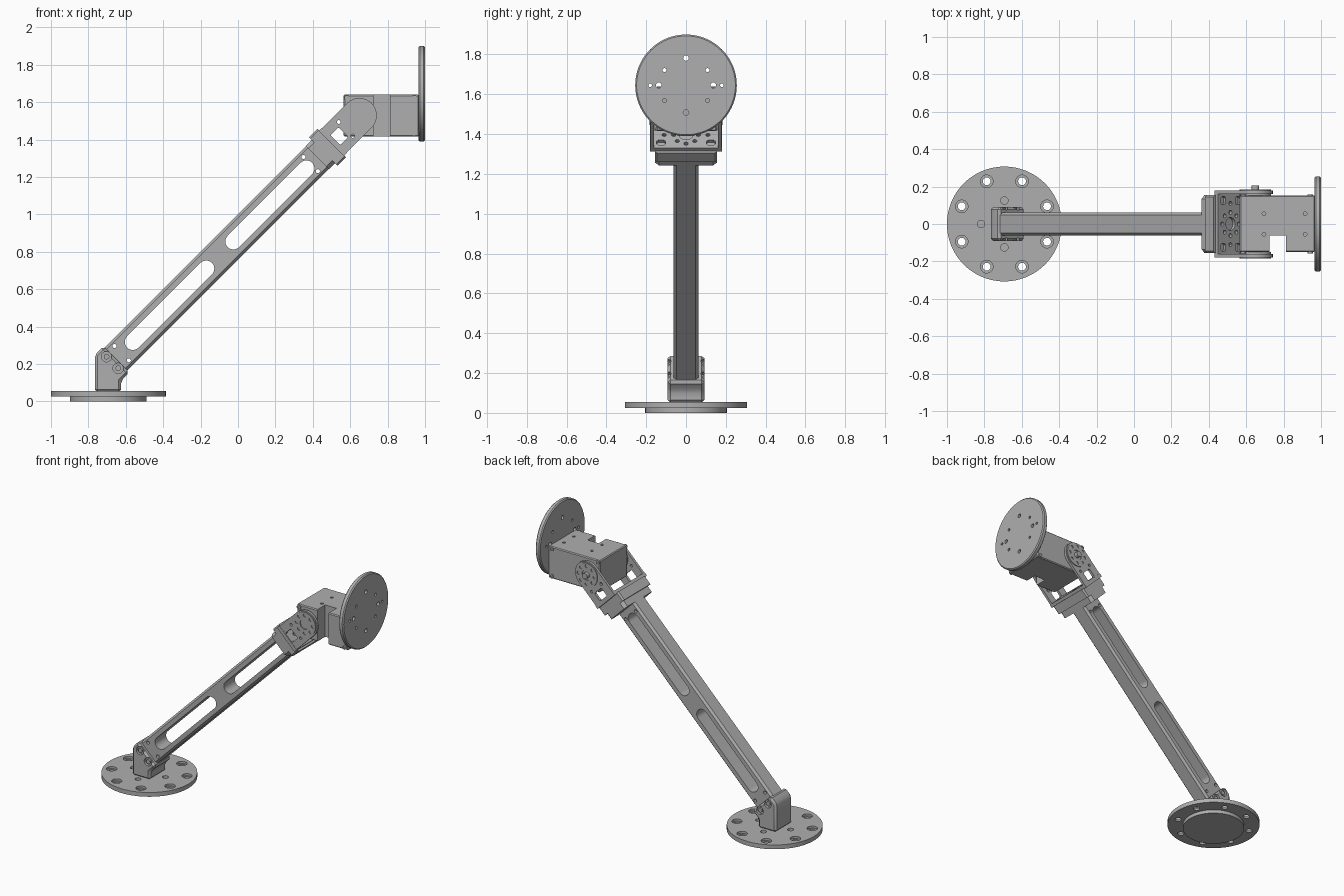
import bpy, bmesh, math
from mathutils import Matrix

if "Cube" in bpy.data.objects:
    bpy.data.objects.remove(bpy.data.objects["Cube"])

grey = bpy.data.materials.new("machined_grey")
grey.use_nodes = True
grey.diffuse_color = (0.43, 0.43, 0.43, 1)
grey.node_tree.nodes["Principled BSDF"].inputs["Base Color"].default_value = (0.43, 0.43, 0.43, 1)

# Frames map (outline a, outline b, extrusion c) to world axes
S = math.sqrt(0.5)
X, Y, Z, U, V = (1, 0, 0), (0, 1, 0), (0, 0, 1), (S, 0, S), (-S, 0, S)


def frame(a, b, c, origin=(0, 0, 0)):
    m = Matrix((a, b, c)).transposed().to_4x4()
    return Matrix.Translation(origin) @ m


MID = (0, 0, 0.88)
TOP, FRONT, SIDE = frame(X, Y, Z), frame(X, Z, Y), frame(Y, Z, X)
ARM_SIDE, ARM_END = frame(U, V, Y, MID), frame(Y, V, U, MID)


# Outlines
def circle(a, b, r, n=20):
    return [(a + r * math.cos(i * math.tau / n), b + r * math.sin(i * math.tau / n)) for i in range(n)]


def rect(a0, a1, b0, b1, ch=0):
    if not ch:
        return [(a0, b0), (a1, b0), (a1, b1), (a0, b1)]
    return [(a0 + ch, b0), (a1 - ch, b0), (a1, b0 + ch), (a1, b1 - ch),
            (a1 - ch, b1), (a0 + ch, b1), (a0, b1 - ch), (a0, b0 + ch)]


def half_arc(a, r, side, n=16):
    return [(a + side * r * math.sin(i * math.pi / n), -side * r * math.cos(i * math.pi / n)) for i in range(n + 1)]


def slot(a0, a1, r):
    return half_arc(a1, r, 1) + half_arc(a0, r, -1)


def ring(a, b, radius, r, n, start=0.0):
    return [circle(a + radius * math.cos(start + i * math.tau / n),
                   b + radius * math.sin(start + i * math.tau / n), r, 16) for i in range(n)]


def solid(name, m, outlines, c0, c1, bevel=0):
    """Extrude one or more separate outlines from c0 to c1."""
    bm = bmesh.new()
    for pts in outlines:
        lo = [bm.verts.new((a, b, c0)) for a, b in pts]
        hi = [bm.verts.new((a, b, c1)) for a, b in pts]
        bm.faces.new(lo)
        bm.faces.new(hi)
        for i in range(len(pts)):
            j = (i + 1) % len(pts)
            bm.faces.new((lo[i], lo[j], hi[j], hi[i]))
    bm.transform(m)
    bmesh.ops.recalc_face_normals(bm, faces=bm.faces)
    if bevel:
        edges = [e for e in bm.edges if e.calc_face_angle(0) > 0.6]
        bmesh.ops.bevel(bm, geom=edges, offset=bevel, segments=1, affect='EDGES')
    me = bpy.data.meshes.new(name)
    bm.to_mesh(me)
    bm.free()
    me.materials.append(grey)
    ob = bpy.data.objects.new(name, me)
    bpy.context.collection.objects.link(ob)
    return ob


def cut(ob, m, outlines, c0, c1):
    """Subtract extruded outlines from a part."""
    tool = solid("cutter", m, outlines, c0, c1)
    tool.hide_render = True
    mod = ob.modifiers.new("cut", 'BOOLEAN')
    mod.operation, mod.solver, mod.object = 'DIFFERENCE', 'EXACT', tool
    dg = bpy.context.evaluated_depsgraph_get()
    me = bpy.data.meshes.new_from_object(ob.evaluated_get(dg))
    ob.modifiers.clear()
    ob.data = me
    bpy.data.objects.remove(tool)


# Base: flange with countersunk bolt circle, on a smaller foot
BX = -0.693
solid("base_foot", TOP, [circle(BX, 0, 0.205, 64)], 0, 0.026)
flange = solid("base_flange", TOP, [circle(BX, 0, 0.307, 96)], 0.025, 0.055)
cut(flange, TOP, ring(BX, 0, 0.247, 0.021, 8, math.pi / 8), 0, 0.1)
cut(flange, TOP, ring(BX, 0, 0.247, 0.034, 8, math.pi / 8), 0.04, 0.1)
cut(flange, TOP, ring(BX, 0, 0.125, 0.02, 4), 0.035, 0.1)

# Angled socket holding the arm, with counterbored bolts on both sides
socket = solid("base_socket", FRONT, [[(-0.765, 0.05), (-0.625, 0.05), (-0.625, 0.11),
               (-0.58, 0.155), (-0.72, 0.295), (-0.765, 0.25)]], -0.092, 0.092, 0.014)
bolts = [(-0.95, 0.044), (-0.95, -0.044)]
for side in (-1, 1):
    cut(socket, ARM_SIDE, [circle(u, v, 0.028) for u, v in bolts], side * 0.075, side * 0.2)
    solid("socket_bolt", ARM_SIDE, [circle(u, v, 0.015) for u, v in bolts], side * 0.07, side * 0.088)

# Arm: chamfered bar with two long lightening slots
arm = solid("arm", ARM_END, [rect(-0.062, 0.062, -0.086, 0.086, 0.014)], -0.99, 0.63)
cut(arm, ARM_SIDE, [slot(-0.795, -0.24, 0.043), slot(-0.035, 0.517, 0.043)], -0.2, 0.2)
cut(arm, ARM_SIDE, [circle(u, v, 0.011) for u in (-0.88, 0.55) for v in (-0.054, 0.054)], -0.2, 0.2)

# Upper clamp between arm and fork
solid("clamp_collar", ARM_END, [rect(-0.155, 0.155, -0.088, 0.088, 0.02)], 0.6, 0.66)
solid("clamp_plate", ARM_END, [rect(-0.155, 0.155, -0.108, 0.108, 0.01)], 0.645, 0.71)

# Fork: drilled base plate and two rounded cheeks
plate = solid("fork_base", ARM_END, [rect(-0.18, 0.18, -0.095, 0.095)], 0.705, 0.73)
holes = [circle(0, 0, 0.035)] + ring(0, 0, 0.062, 0.011, 8)
for s in (-1, 1):
    holes += [rect(s * 0.125 - 0.022, s * 0.125 + 0.022, b - 0.018, b + 0.018, 0.008) for b in (-0.055, 0.055)]
    holes += [circle(s * 0.11, 0, 0.011, 12)]
cut(plate, ARM_END, holes, 0.712, 0.8)
HUB = 0.918
for s, label in ((-1, "front"), (1, "back")):
    cheek = solid(label + "_cheek", ARM_SIDE,
                  [[(0.71, 0.093), (0.71, -0.093)] + half_arc(HUB, 0.093, 1)], s * 0.16, s * 0.178)
    cut(cheek, ARM_SIDE, [rect(0.733, 0.795, -0.04, 0.034, 0.006)]
        + [circle(0.815, v, 0.01, 12) for v in (-0.053, 0.053)], s * 0.1, s * 0.3)
    # Round drive horn with its bolt circle
    horn = solid(label + "_horn", ARM_SIDE, [circle(HUB, 0, 0.084, 48)], s * 0.15, s * 0.184)
    cut(horn, ARM_SIDE, [circle(HUB, 0, 0.036)] + ring(HUB, 0, 0.063, 0.011, 8), s * 0.174, s * 0.3)
solid("back_pivot_pin", ARM_SIDE, [circle(HUB, 0, 0.02)], 0.16, 0.205)

# Actuator housing with cable notch, top screw holes and corner screws
body = solid("actuator_body", FRONT, [rect(0.565, 0.968, 1.415, 1.64)], -0.15, 0.153, 0.006)
cut(body, TOP, [rect(0.725, 0.812, -0.3, -0.062)], 1, 2)
cut(body, TOP, [circle(x, y, 0.01, 12) for x in (0.695, 0.915) for y in (-0.055, 0.055)], 1.62, 1.7)
corners = [(0.583, 1.622), (0.942, 1.622), (0.942, 1.433)]
for s in (-1, 1):
    screws = solid("corner_screws", FRONT, [circle(x, z, 0.015) for x, z in corners], s * 0.14, s * 0.158)
    cut(screws, FRONT, [circle(x, z, 0.008, 6) for x, z in corners], s * 0.152, s * 0.2)

# Tool plate: drilled disc with a chamfered rear edge
DZ = 1.645
disc = solid("tool_disc", SIDE, [circle(0, DZ, 0.255, 96)], 0.965, 1.0, 0.007)
holes = [circle(0, DZ + s * 0.137, 0.014) for s in (-1, 1)]
for s in (-1, 1):
    holes += [circle(s * 0.108, DZ + t * 0.076, 0.01, 12) for t in (-1, 1)]
    holes += [circle(s * 0.137, DZ, 0.014), circle(s * 0.18, DZ, 0.009, 12)]
cut(disc, SIDE, holes, 0.9, 1.1)

# Smooth round walls while keeping machined edges sharp
for ob in bpy.context.collection.objects:
    if ob.type == 'MESH' and grey.name in ob.data.materials:
        ob.select_set(True)
        bpy.context.view_layer.objects.active = ob
bpy.ops.object.shade_smooth_by_angle(angle=math.radians(30))
